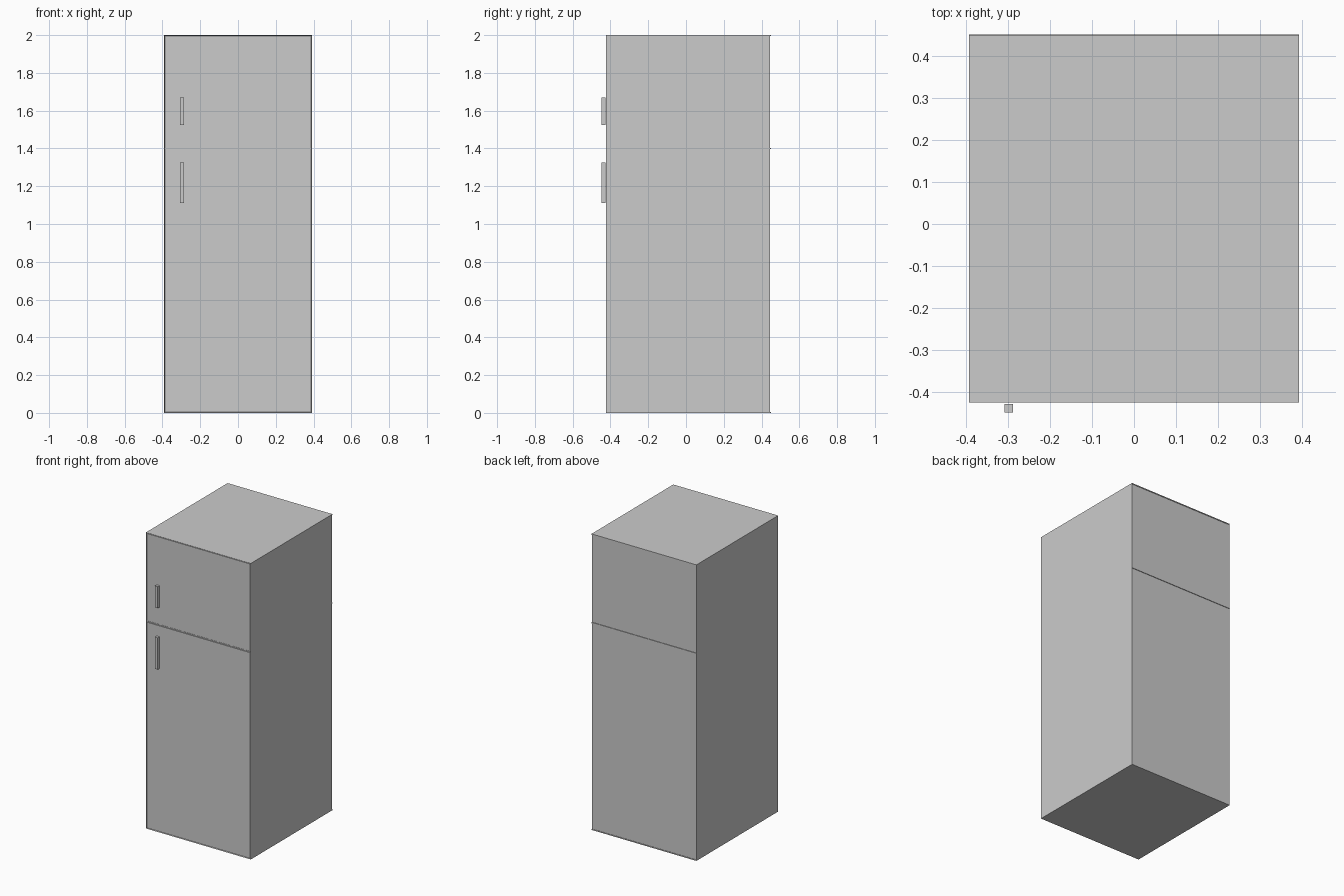
import bpy, bmesh

if "Cube" in bpy.data.objects:
    bpy.data.objects.remove(bpy.data.objects["Cube"])


def box(name, x, y, z):
    """Axis-aligned box from (min, max) ranges."""
    bm = bmesh.new()
    bmesh.ops.create_cube(bm, size=1)
    for v in bm.verts:
        for i, (lo, hi) in enumerate((x, y, z)):
            v.co[i] = lo if v.co[i] < 0 else hi
    me = bpy.data.meshes.new(name)
    bm.to_mesh(me)
    bm.free()
    ob = bpy.data.objects.new(name, me)
    bpy.context.collection.objects.link(ob)
    return ob


W, FRONT, BACK, H = 0.392, -0.424, 0.446, 2.0
SPLIT, RIM = 1.4, 0.006

# Cabinet with a shallow rimmed recess on the front for the doors
cabinet = box("cabinet", (-W, W), (FRONT, BACK), (0, H))
bm = bmesh.new()
bm.from_mesh(cabinet.data)
bm.normal_update()
front = min(bm.faces, key=lambda f: f.calc_center_median().y)
bmesh.ops.inset_region(bm, faces=[front], thickness=RIM, depth=0)
for v in front.verts:
    v.co.y += 0.008
bm.to_mesh(cabinet.data)
bm.free()

# Freezer and fridge doors set just behind the rim
DX = W - RIM
for name, lo, hi in (("fridge_door", RIM, SPLIT - 0.005),
                     ("freezer_door", SPLIT + 0.005, H - RIM)):
    box(name, (-DX, DX), (FRONT + 0.002, FRONT + 0.012), (lo, hi))

# Divider strip running through to the back
box("divider", (-W, W), (FRONT + 0.004, 0.45), (SPLIT - 0.003, SPLIT + 0.003))

# Thin lips along the top and bottom of the back
for name, lo, hi in (("back_bottom_lip", 0, RIM), ("back_top_lip", H - RIM, H)):
    box(name, (-W, W), (BACK, BACK + 0.003), (lo, hi))

# Door handles
for name, lo, hi in (("fridge_handle", 1.11, 1.325), ("freezer_handle", 1.525, 1.67)):
    box(name, (-0.308, -0.287), (-0.447, -0.427), (lo, hi))
